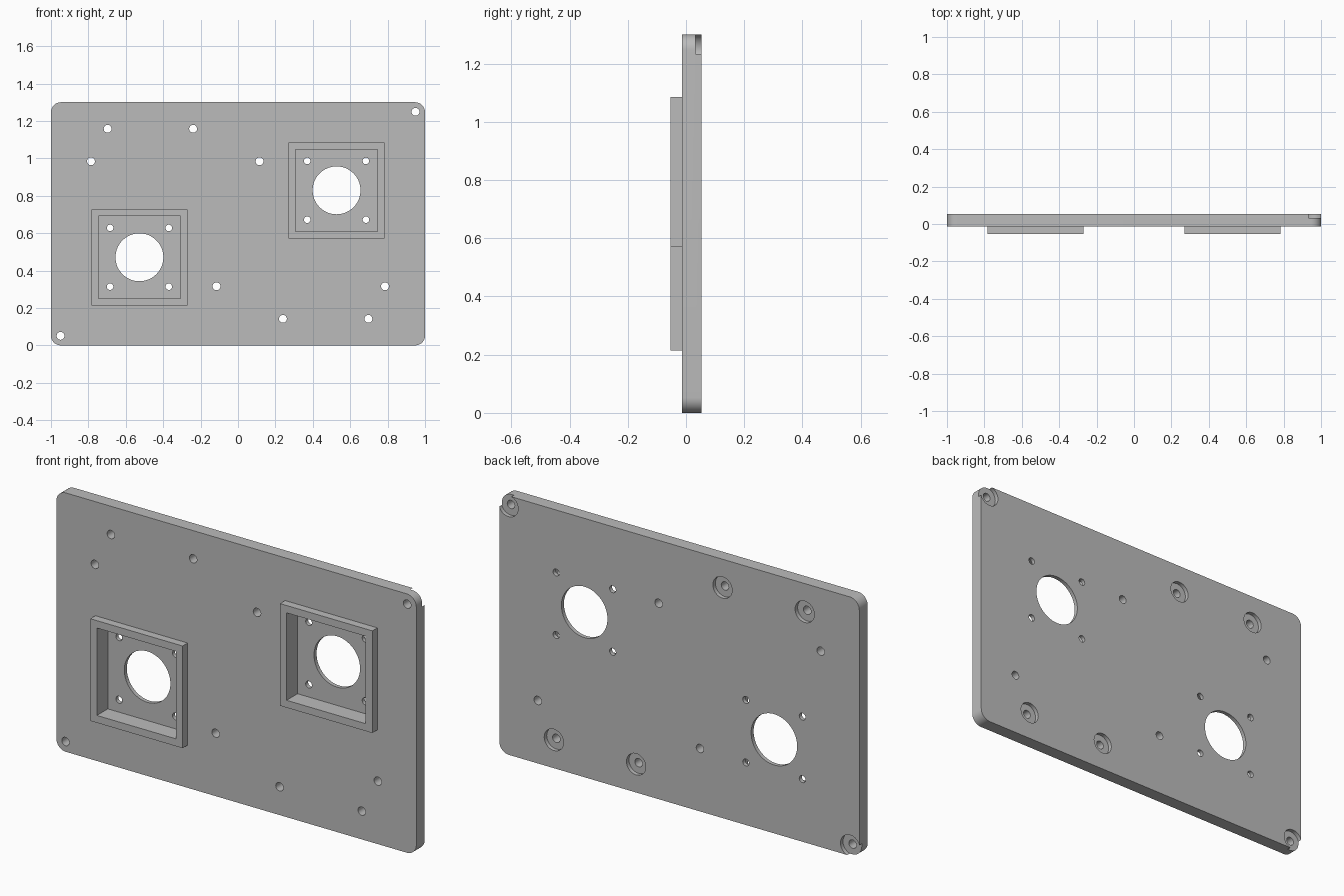
import bpy
import bmesh
import math
from mathutils import Matrix, Vector

if "Cube" in bpy.data.objects:
    bpy.data.objects.remove(bpy.data.objects["Cube"], do_unlink=True)

# Main dimensions
WIDTH, HEIGHT = 2.0, 1.3
FRONT, BACK = -0.0133, 0.0533        # plate faces
FRAME_FRONT = -0.0533                # raised frame face
FLOOR = 0.0333                       # pocket floor and counterbore seat
FRAME_SIZE, POCKET_SIZE = 0.513, 0.439
MOTOR = (0.527, 0.829)               # centre of the left motor mount

grey = bpy.data.materials.new("plain_grey")
grey.use_nodes = True
grey.diffuse_color = (0.5, 0.5, 0.5, 1)
grey.node_tree.nodes["Principled BSDF"].inputs["Base Color"].default_value = grey.diffuse_color


def both(points):
    """The layout repeats under a half turn about the plate centre."""
    return list(points) + [(-x, HEIGHT - z) for x, z in points]


def add_box(bm, x, z, sx, sz, y0, y1):
    place = Matrix.Translation((x, (y0 + y1) / 2, z)) @ Matrix.Diagonal((sx, y1 - y0, sz, 1))
    bmesh.ops.create_cube(bm, size=1, matrix=place)


def add_cylinder(bm, x, z, radius, y0, y1, sides=48):
    place = Matrix.Translation((x, (y0 + y1) / 2, z)) @ Matrix.Rotation(math.pi / 2, 4, "X")
    bmesh.ops.create_cone(bm, cap_ends=True, segments=sides, radius1=radius,
                          radius2=radius, depth=y1 - y0, matrix=place)


def make_object(name, bm):
    mesh = bpy.data.meshes.new(name)
    bm.to_mesh(mesh)
    bm.free()
    mesh.materials.append(grey)
    obj = bpy.data.objects.new(name, mesh)
    bpy.context.collection.objects.link(obj)
    return obj


def select_only(obj):
    bpy.ops.object.select_all(action="DESELECT")
    obj.select_set(True)
    bpy.context.view_layer.objects.active = obj


def cut(target, cutter):
    mod = target.modifiers.new("cut", "BOOLEAN")
    mod.operation = "DIFFERENCE"
    mod.solver = "EXACT"
    mod.object = cutter
    select_only(target)
    bpy.ops.object.modifier_apply(modifier=mod.name)


# Plate with rounded corners
bm = bmesh.new()
add_box(bm, 0, HEIGHT / 2, WIDTH, HEIGHT, FRONT, BACK)
corners = [e for e in bm.edges
           if abs((e.verts[0].co - e.verts[1].co).normalized().dot(Vector((0, 1, 0)))) > 0.9]
bmesh.ops.bevel(bm, geom=corners, offset=0.053, segments=12, profile=0.5, affect="EDGES")
plate = make_object("base_plate", bm)

# Raised square frames around the motor mounts
frames = []
for side, (x, z) in zip(("left", "right"), both([MOTOR])):
    bm = bmesh.new()
    add_box(bm, x, z, FRAME_SIZE, FRAME_SIZE, FRAME_FRONT, FRONT)
    frames.append(make_object(side + "_motor_frame", bm))

# Square pockets, through the frames and into the plate
bm = bmesh.new()
for x, z in both([MOTOR]):
    add_box(bm, x, z, POCKET_SIZE, POCKET_SIZE, -0.2, FLOOR)
pockets = make_object("pocket_cutter", bm)

# Counterbores on the back
bolts = both([(0.949, 1.249), (-0.697, 1.158), (-0.24, 1.158)])
bm = bmesh.new()
for x, z in bolts:
    add_cylinder(bm, x, z, 0.0535, FLOOR, 0.2)
counterbores = make_object("counterbore_cutter", bm)

# Through holes: bolts, plain holes, shaft openings and motor screws
bm = bmesh.new()
for x, z in bolts + both([(-0.786, 0.984), (0.115, 0.984)]):
    add_cylinder(bm, x, z, 0.021, -0.2, 0.2, 32)
for x, z in both([MOTOR]):
    add_cylinder(bm, x, z, 0.128, -0.2, 0.2, 64)
    for dx in (-0.157, 0.157):
        for dz in (-0.157, 0.157):
            add_cylinder(bm, x + dx, z + dz, 0.0175, -0.2, 0.2, 32)
holes = make_object("hole_cutter", bm)

for cutter in (pockets, counterbores, holes):
    cutter.hide_render = True
    cut(plate, cutter)
for frame in frames:
    cut(frame, pockets)
for cutter in (pockets, counterbores, holes):
    bpy.data.objects.remove(cutter, do_unlink=True)

# Smooth hole walls and corners, crisp edges
select_only(plate)
bpy.ops.object.shade_smooth_by_angle(angle=math.radians(30))
